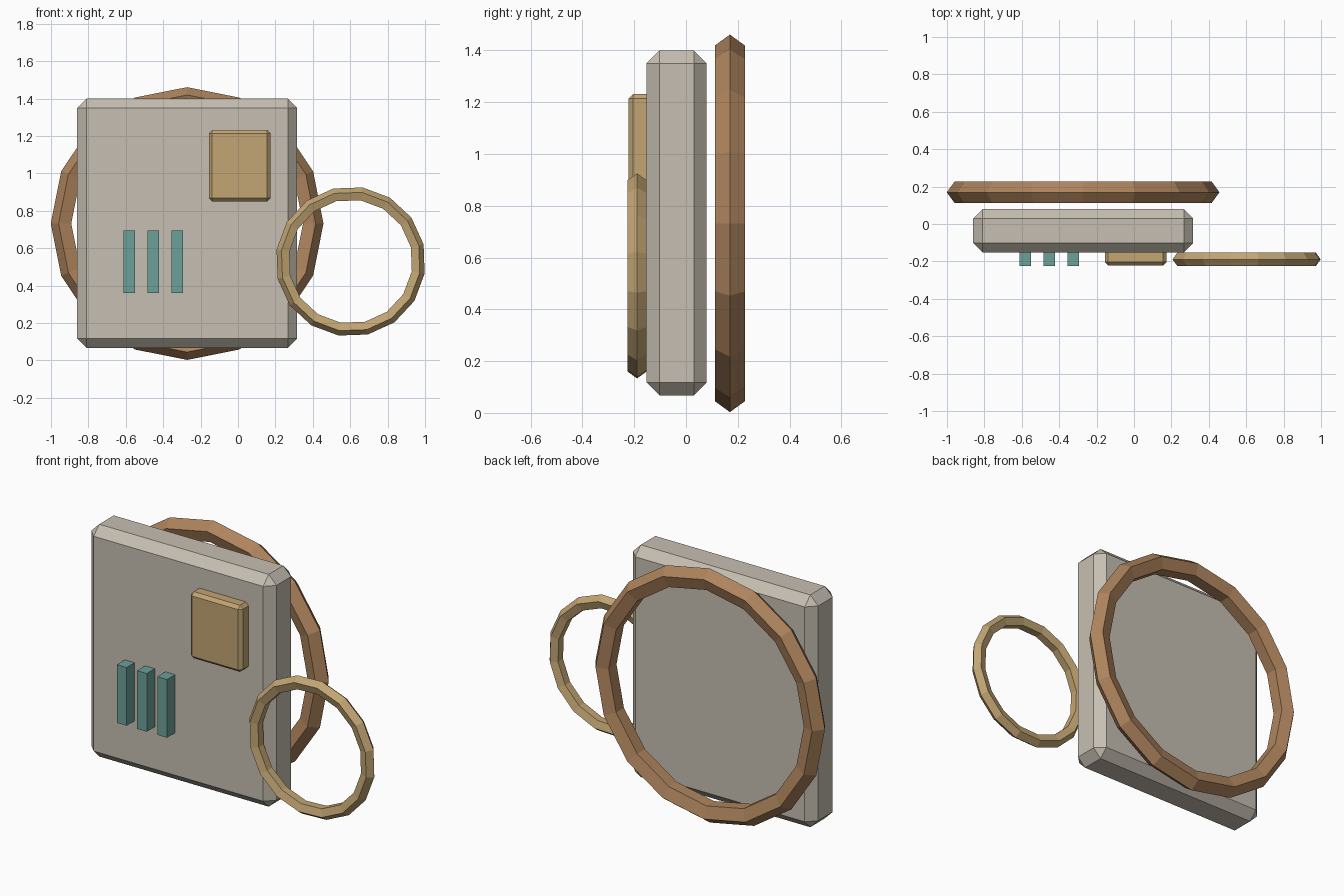
import bpy, bmesh, math
from mathutils import Vector

if "Cube" in bpy.data.objects:
    bpy.data.objects.remove(bpy.data.objects["Cube"])


def material(name, r, g, b):
    def lin(c):
        c /= 255
        return c / 12.92 if c <= 0.04045 else ((c + 0.055) / 1.055) ** 2.4
    m = bpy.data.materials.new(name)
    m.diffuse_color = (lin(r), lin(g), lin(b), 1)
    m.use_nodes = True
    m.node_tree.nodes["Principled BSDF"].inputs["Base Color"].default_value = m.diffuse_color
    return m


STONE = material("warm grey", 198, 191, 178)
COPPER = material("copper brown", 174, 132, 93)
BRASS = material("brass", 194, 165, 115)
TEAL = material("teal", 108, 160, 153)


def finish(name, bm, mat):
    bmesh.ops.recalc_face_normals(bm, faces=bm.faces)
    mesh = bpy.data.meshes.new(name)
    bm.to_mesh(mesh)
    bm.free()
    mesh.materials.append(mat)
    obj = bpy.data.objects.new(name, mesh)
    bpy.context.collection.objects.link(obj)
    return obj


def box(name, lo, hi, mat, bevel=0):
    lo, hi = Vector(lo), Vector(hi)
    bm = bmesh.new()
    bmesh.ops.create_cube(bm, size=1)
    for v in bm.verts:
        v.co = Vector([(lo[i] + hi[i]) / 2 + v.co[i] * (hi[i] - lo[i]) for i in range(3)])
    if bevel:
        bmesh.ops.bevel(bm, geom=bm.edges[:], offset=bevel, segments=1,
                        profile=0.5, affect='EDGES')
    return finish(name, bm, mat)


def ring(name, centre, outer, tube, mat, turn=0, sides=16, tube_sides=5):
    # upright ring with a five-sided tube, one corner pointing outwards
    bm = bmesh.new()
    rows = []
    for i in range(sides):
        a = math.radians(turn) + math.tau * i / sides
        row = []
        for j in range(tube_sides):
            t = math.tau * j / tube_sides
            d = outer - tube + tube * math.cos(t)
            row.append(bm.verts.new((centre[0] + d * math.cos(a),
                                     centre[1] + tube * math.sin(t),
                                     centre[2] + d * math.sin(a))))
        rows.append(row)
    for i in range(sides):
        p, q = rows[i], rows[(i + 1) % sides]
        for j in range(tube_sides):
            k = (j + 1) % tube_sides
            bm.faces.new((p[j], p[k], q[k], q[j]))
    return finish(name, bm, mat)


# Main slab
box("body_slab", (-0.86, -0.152, 0.067), (0.316, 0.08, 1.40), STONE, 0.05)

# Raised plate, its back edge sunk into the slab
box("raised_plate", (-0.156, -0.222, 0.85), (0.174, -0.115, 1.232), BRASS, 0.018)

# Three upright bars
for i in range(3):
    x = -0.612 + 0.1285 * i
    box(f"front_bar_{i + 1}", (x, -0.225, 0.36), (x + 0.062, -0.14, 0.694), TEAL)

# Rings behind and at the side
ring("back_ring", (-0.272, 0.1695, 0.732), 0.729, 0.0605, COPPER)
ring("side_ring", (0.602, -0.189, 0.529), 0.401, 0.0385, BRASS, turn=13.3)
